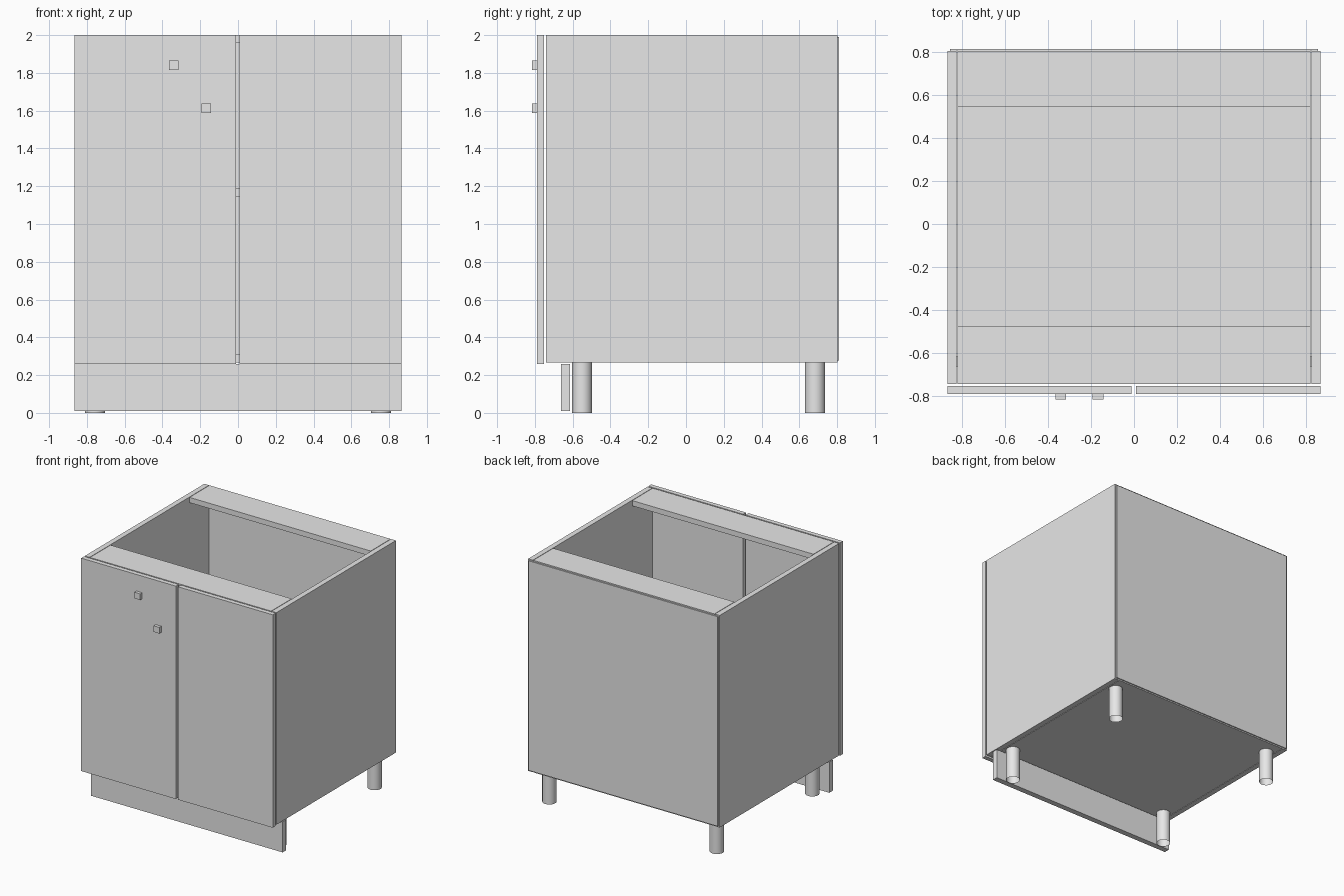
import bpy
import bmesh
from mathutils import Matrix, Vector

cube = bpy.data.objects.get("Cube")
if cube:
    bpy.data.objects.remove(cube, do_unlink=True)

grey = bpy.data.materials.new("light_grey")
grey.use_nodes = True
colour = (0.8, 0.8, 0.8, 1)
grey.diffuse_color = colour
grey.node_tree.nodes["Principled BSDF"].inputs["Base Color"].default_value = colour


def add_object(name, bm):
    mesh = bpy.data.meshes.new(name)
    bm.to_mesh(mesh)
    bm.free()
    mesh.materials.append(grey)
    obj = bpy.data.objects.new(name, mesh)
    bpy.context.collection.objects.link(obj)
    return obj


def board(name, x, y, z):
    """Box spanning the given (low, high) ranges."""
    low, high = map(Vector, zip(x, y, z))
    bm = bmesh.new()
    matrix = Matrix.Translation((low + high) / 2) @ Matrix.Diagonal((*(high - low), 1))
    bmesh.ops.create_cube(bm, size=1, matrix=matrix)
    return add_object(name, bm)


def leg(name, x, y):
    """Round tubular foot, open at its ends."""
    bm = bmesh.new()
    bmesh.ops.create_cone(bm, cap_ends=False, segments=32, radius1=LEG_RADIUS,
                          radius2=LEG_RADIUS, depth=BASE,
                          matrix=Matrix.Translation((x, y, BASE / 2)))
    for face in bm.faces:
        face.smooth = True
    add_object(name, bm)


HALF = 0.866          # half the cabinet width
THICK = 0.043         # carcass board thickness
INNER = 0.819         # half width of boards between the sides
FRONT, BACK = -0.741, 0.802
BASE, TOP = 0.267, 2.0
LEG_RADIUS = 0.053
span, depth = (-INNER, INNER), (FRONT, BACK)

# Carcass
board("right_side_panel", (-HALF, -HALF + THICK), depth, (BASE, TOP))
board("left_side_panel", (HALF - THICK, HALF), depth, (BASE, TOP))
board("bottom_panel", span, depth, (BASE, BASE + THICK))
board("shelf", span, depth, (1.146, 1.146 + THICK))
board("front_top_rail", span, (FRONT, FRONT + 0.265), (TOP - THICK, TOP))
board("back_top_rail", span, (BACK - 0.258, BACK), (TOP - THICK, TOP))
board("back_panel", (-0.854, 0.854), (BACK, 0.811), (0.277, 1.99))

# Doors and knobs
door_y = (-0.788, -0.751)
board("right_door", (-HALF, -0.011), door_y, (0.26, TOP))
board("left_door", (0.009, HALF), door_y, (0.26, TOP))
for name, x, z in (("upper_knob", -0.34, 1.84), ("lower_knob", -0.167, 1.612)):
    board(name, (x - 0.025, x + 0.025), (-0.814, door_y[0]), (z - 0.025, z + 0.025))

# Plinth and legs
board("plinth", (-HALF, HALF), (-0.661, -0.614), (0.01, 0.26))
for end, y in (("front", -0.55), ("back", 0.683)):
    for side, x in (("right", -0.757), ("left", 0.757)):
        leg(f"{end}_{side}_leg", x, y)
